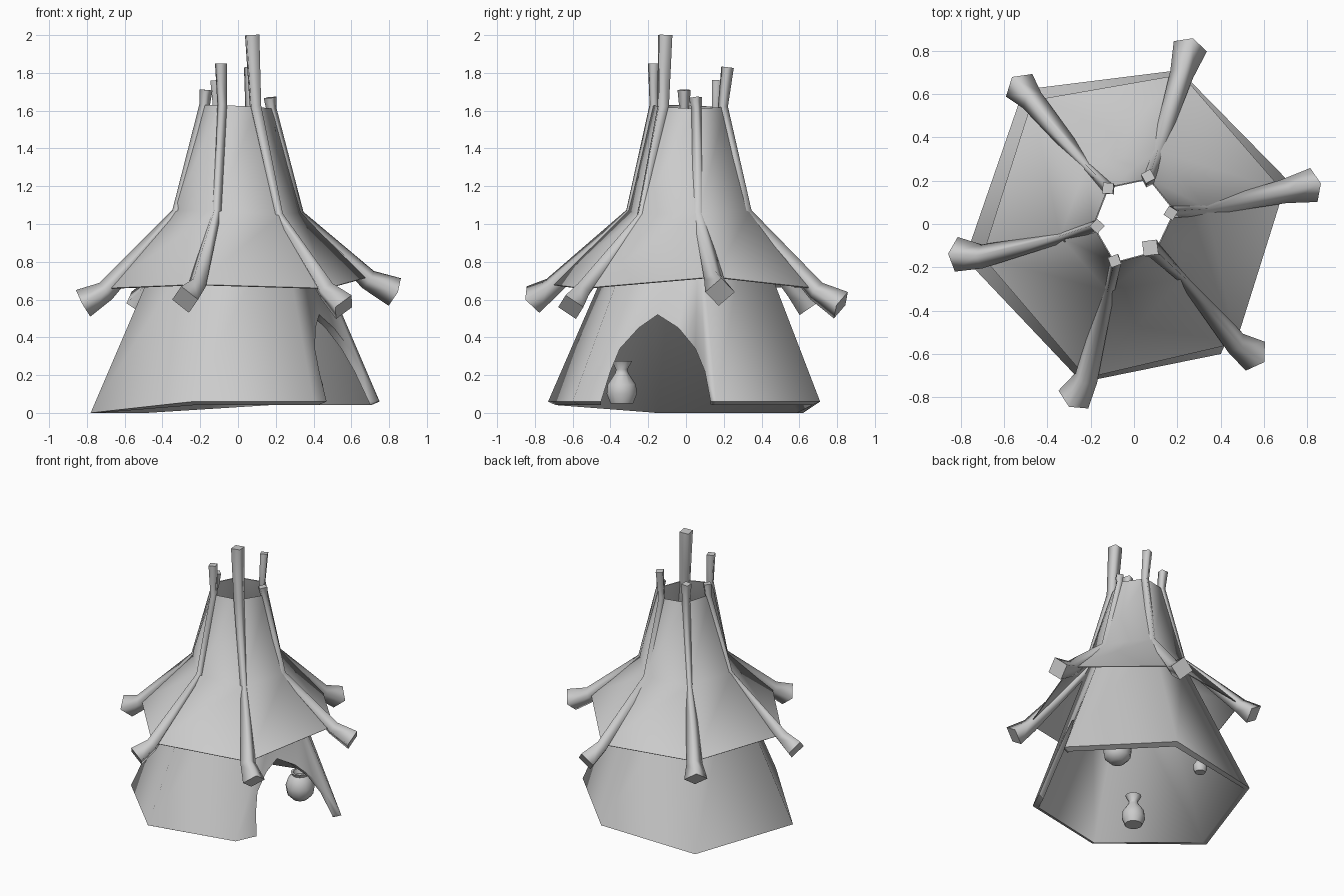
import bpy, bmesh, math
from mathutils import Vector

if "Cube" in bpy.data.objects:
    bpy.data.objects.remove(bpy.data.objects["Cube"], do_unlink=True)

grey = bpy.data.materials.new("plain_grey")
grey.use_nodes = True
grey.diffuse_color = (0.6, 0.6, 0.6, 1)
grey.node_tree.nodes["Principled BSDF"].inputs["Base Color"].default_value = (0.6, 0.6, 0.6, 1)


def activate(ob):
    bpy.ops.object.select_all(action="DESELECT")
    ob.select_set(True)
    bpy.context.view_layer.objects.active = ob


def finish(ob, angle=80):
    activate(ob)
    bpy.ops.object.shade_smooth_by_angle(angle=math.radians(angle))


def loft(name, rings, cap=False):
    """Skin a stack of closed rings, listed from bottom to top."""
    bm = bmesh.new()
    rows = [[bm.verts.new(p) for p in ring] for ring in rings]
    for low, high in zip(rows, rows[1:]):
        n = len(low)
        for i in range(n):
            j = (i + 1) % n
            bm.faces.new((low[i], low[j], high[j], high[i]))
    if cap:
        bm.faces.new(rows[0][::-1])
        bm.faces.new(rows[-1])
        bmesh.ops.recalc_face_normals(bm, faces=bm.faces)
    mesh = bpy.data.meshes.new(name)
    bm.to_mesh(mesh)
    bm.free()
    ob = bpy.data.objects.new(name, mesh)
    bpy.context.collection.objects.link(ob)
    mesh.materials.append(grey)
    return ob


def thicken(ob, depth):
    mod = ob.modifiers.new("thickness", "SOLIDIFY")
    mod.thickness = depth
    mod.offset = -1
    activate(ob)
    bpy.ops.object.modifier_apply(modifier=mod.name)


def cut(ob, ring_a, ring_b):
    """Cut a prism spanned by two rings out of an object."""
    cutter = loft("cutter", [ring_a, ring_b], cap=True)
    cutter.hide_render = True
    mod = ob.modifiers.new("cut", "BOOLEAN")
    mod.operation = "DIFFERENCE"
    mod.solver = "EXACT"
    mod.object = cutter
    activate(ob)
    bpy.ops.object.modifier_apply(modifier=mod.name)
    bpy.data.objects.remove(cutter, do_unlink=True)


# Roof: flared eave, waist and narrow smoke opening
eave = [(.69, .15, .72), (.22, .69, .66), (-.47, .57, .67),
        (-.7, -.15, .66), (-.22, -.71, .68), (.47, -.55, .66)]
waist = [(.34, .07, 1.06), (.11, .34, 1.07), (-.22, .27, 1.06),
         (-.34, -.06, 1.07), (-.12, -.31, 1.07), (.23, -.25, 1.05)]
rim = [(.19, .06, 1.61), (.07, .21, 1.62), (-.12, .17, 1.62),
       (-.19, -.01, 1.63), (-.09, -.18, 1.63), (.1, -.13, 1.62)]
roof = loft("roof", [eave, waist, rim])
thicken(roof, .006)
finish(roof)

# Wall: leaning six-sided shell up to the roof waist, with an arched doorway on the +x side
base = [(.75, .16, .06), (.21, .71, .06), (-.51, .62, 0),
        (-.78, -.16, 0), (-.24, -.73, .06), (.4, -.6, .06)]
wall_top = [(x * .97, y * .97, z - .02) for x, y, z in waist]
wall = loft("wall", [base, wall_top])
thicken(wall, .045)
for vert in wall.data.vertices:      # level the inner lip with the ground
    vert.co.z = max(vert.co.z, 0)
arch = [(-.46, -.1), (-.45, .06), (-.4, .22), (-.35, .34), (-.25, .45), (-.15, .52),
        (-.04, .45), (.05, .34), (.1, .22), (.13, .06), (.14, -.1)]
cut(wall, [(.25, y, z) for y, z in arch], [(1.1, y, z) for y, z in arch])
finish(wall)

# Bent poles along each roof ridge: thick outer foot, thin sunken waist, tip above the rim
feet = [(.83, .18, .64), (.26, .82, .57), (-.53, .64, .58),
        (-.82, -.14, .58), (-.28, -.81, .6), (.56, -.61, .56)]
tips = [(.17, .05, 1.67), (.065, .22, 1.83), (-.12, .165, 1.76),
        (-.17, -.01, 1.71), (-.09, -.17, 1.85), (.075, -.11, 2)]
for k in range(6):
    curve = bpy.data.curves.new("roof_pole", "CURVE")
    curve.dimensions = "3D"
    curve.bevel_depth = 1
    curve.bevel_resolution = 0
    curve.use_fill_caps = True
    spline = curve.splines.new("POLY")
    tip_size = .048 if k == 5 else .035
    # place, radius, pull toward the axis, drop
    path = [(feet[k], .08, 1, 0), (eave[k], .055, 1, .015), (waist[k], .028, .95, .01),
            (rim[k], tip_size * .8, .93, 0), (tips[k], tip_size, 1, 0)]
    spline.points.add(len(path) - 1)
    for point, ((x, y, z), size, pull, drop) in zip(spline.points, path):
        point.co = (x * pull, y * pull, z - drop, 1)
        point.radius = size
    pole = bpy.data.objects.new("roof_pole", curve)
    bpy.context.collection.objects.link(pole)
    curve.materials.append(grey)
    activate(pole)
    bpy.ops.object.convert(target="MESH")
    finish(bpy.context.object, 91)


# Pots standing inside along the wall
def pot(name, place, profile, scale=1, sides=12):
    rings = []
    for r, z in profile:
        rings.append([Vector(place) + scale * Vector(
            (r * math.cos(a), r * math.sin(a), z))
            for a in (math.tau * i / sides for i in range(sides))])
    finish(loft(name, rings, cap=True), 50)


vase = [(.06, 0), (.08, .05), (.075, .1), (.035, .16), (.03, .18), (.055, .225), (.045, .225), (.02, .17)]
round_pot = [(.05, 0), (.09, .04), (.1, .1), (.08, .16), (.055, .18), (.065, .2), (.05, .2), (.04, .17)]
pot("tall_vase", (-.28, -.34, .05), vase)
pot("small_vase", (-.17, .5, .05), vase, .6)
pot("round_pot", (.35, .24, .05), round_pot)
